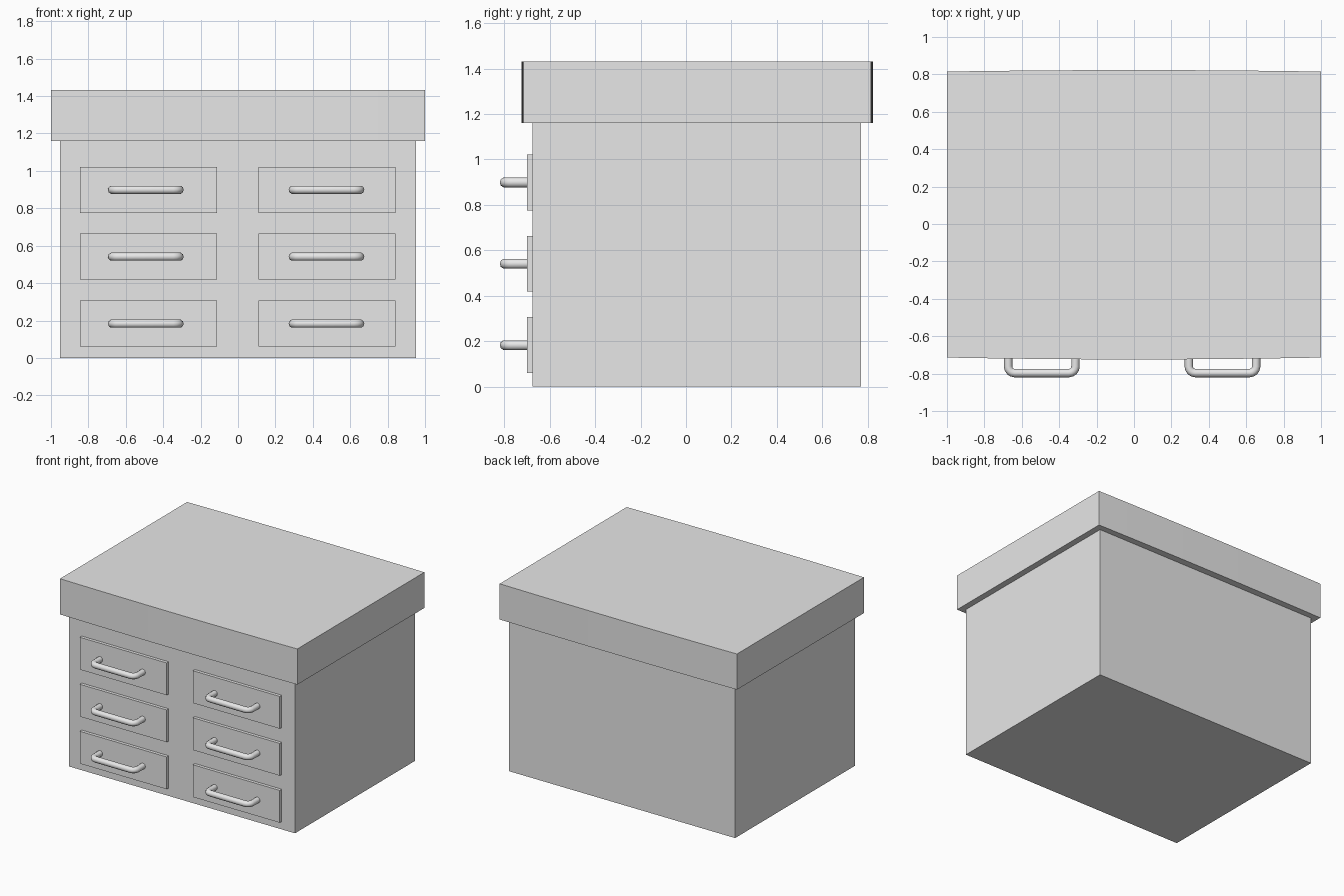
import bpy
import bmesh
import math
from mathutils import Vector

cube = bpy.data.objects.get("Cube")
if cube:
    bpy.data.objects.remove(cube, do_unlink=True)

# One plain grey for everything
grey = bpy.data.materials.new("light_grey")
grey.use_nodes = True
grey.diffuse_color = (0.8, 0.8, 0.8, 1)
grey.node_tree.nodes["Principled BSDF"].inputs["Base Color"].default_value = grey.diffuse_color


def finish(name, bm):
    bmesh.ops.recalc_face_normals(bm, faces=bm.faces[:])
    mesh = bpy.data.meshes.new(name)
    bm.to_mesh(mesh)
    bm.free()
    mesh.materials.append(grey)
    obj = bpy.data.objects.new(name, mesh)
    bpy.context.collection.objects.link(obj)
    return obj


def box(name, low, high):
    low, high = Vector(low), Vector(high)
    bm = bmesh.new()
    bmesh.ops.create_cube(bm, size=1)
    bmesh.ops.scale(bm, vec=high - low, verts=bm.verts[:])
    bmesh.ops.translate(bm, vec=(low + high) / 2, verts=bm.verts[:])
    return finish(name, bm)


# Cabinet body
box("cabinet_body", (-0.953, -0.675, 0), (0.953, 0.77, 1.16))

# Overhanging top slab, its front and back edges bowed very slightly
bm = bmesh.new()
steps = [-1 + i / 4 for i in range(9)]
outline = [(x, -0.714 - 0.01 * (1 - x * x)) for x in steps]
outline += [(x, 0.815 + 0.008 * (1 - x * x)) for x in reversed(steps)]
base = bm.faces.new([bm.verts.new((x, y, 1.16)) for x, y in outline])
raised = bmesh.ops.extrude_face_region(bm, geom=[base], use_keep_orig=True)
top_verts = [v for v in raised["geom"] if isinstance(v, bmesh.types.BMVert)]
bmesh.ops.translate(bm, vec=(0, 0, 0.272), verts=top_verts)
finish("top_slab", bm)


def handle(name, centre_x, z):
    # Bent bar with rounded corners, swept along a U-shaped path
    half, front, bend = 0.18, -0.797, 0.035
    path = [(half, -0.69)]
    for i in range(5):
        a = math.radians(22.5 * i)
        path.append((half - bend + bend * math.cos(a), front + bend - bend * math.sin(a)))
    path += [(-x, y) for x, y in reversed(path)]
    curve = bpy.data.curves.new(name, "CURVE")
    curve.dimensions = "3D"
    curve.bevel_depth = 0.0225
    curve.bevel_resolution = 3
    curve.use_fill_caps = True
    spline = curve.splines.new("POLY")
    spline.points.add(len(path) - 1)
    for point, (x, y) in zip(spline.points, path):
        point.co = (centre_x + x, y, z, 1)
    spline.use_smooth = True
    curve.materials.append(grey)
    obj = bpy.data.objects.new(name, curve)
    bpy.context.collection.objects.link(obj)
    bpy.ops.object.select_all(action="DESELECT")
    obj.select_set(True)
    bpy.context.view_layer.objects.active = obj
    bpy.ops.object.convert(target="MESH")
    bpy.ops.object.shade_smooth_by_angle(angle=math.radians(50))


# Two columns of three drawers, each with a handle
columns = (("right", -0.478, -0.493), ("left", 0.475, 0.473))
for side, drawer_x, handle_x in columns:
    for row, level in enumerate(("lower", "middle", "upper")):
        z = 0.183 + row * 0.358
        box(f"{level}_{side}_drawer", (drawer_x - 0.366, -0.699, z - 0.123),
            (drawer_x + 0.366, -0.67, z + 0.123))
        handle(f"{level}_{side}_handle", handle_x, z)
